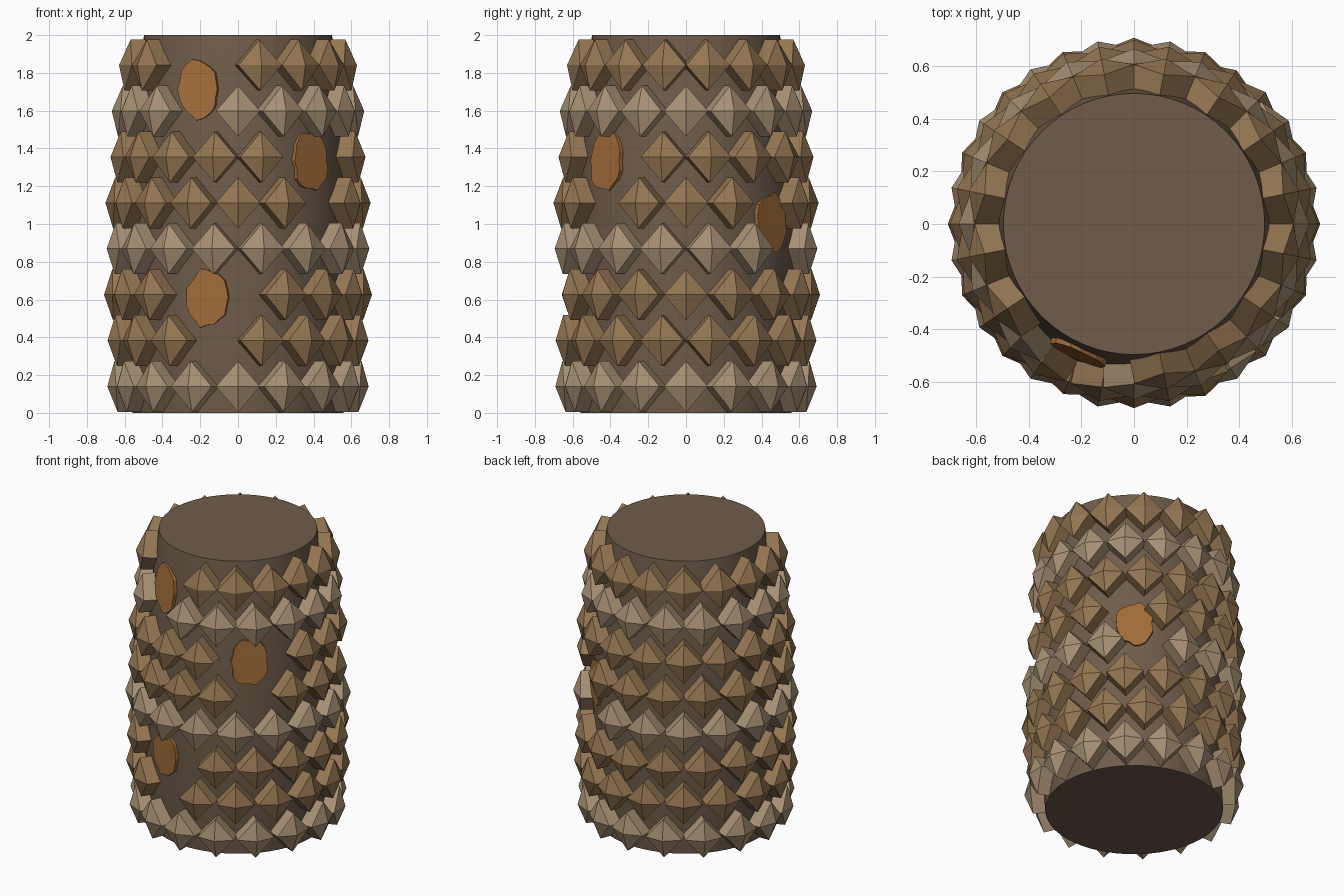
import bpy, bmesh, math, random
from mathutils import Vector

if "Cube" in bpy.data.objects:
    bpy.data.objects.remove(bpy.data.objects["Cube"])

random.seed(4)
HEIGHT, COUNT, ROWS = 2.0, 16, 8
STEP = 2 * math.pi / COUNT


def radius(z):
    """Barrel-shaped trunk profile."""
    return 0.586 - 0.054 * (z - 0.72) ** 2


def polar(a, r, z):
    return Vector((r * math.cos(a), r * math.sin(a), z))


def material(name, rgb):
    m = bpy.data.materials.new(name)
    m.diffuse_color = (*rgb, 1)
    m.use_nodes = True
    m.node_tree.nodes["Principled BSDF"].inputs["Base Color"].default_value = m.diffuse_color
    return m


def finish(bm, name, mat):
    bmesh.ops.recalc_face_normals(bm, faces=bm.faces[:])
    mesh = bpy.data.meshes.new(name)
    bm.to_mesh(mesh)
    bm.free()
    ob = bpy.data.objects.new(name, mesh)
    bpy.context.collection.objects.link(ob)
    mesh.materials.append(mat)
    return ob


def smooth(ob):
    bpy.ops.object.select_all(action='DESELECT')
    ob.select_set(True)
    bpy.context.view_layer.objects.active = ob
    bpy.ops.object.shade_smooth_by_angle(angle=math.radians(35))


def bridge(bm, a, b):
    n = len(a)
    for i in range(n):
        bm.faces.new((a[i], a[(i + 1) % n], b[(i + 1) % n], b[i]))


core_mat = material("trunk_brown", (0.156, 0.107, 0.069))
brown = material("scale_brown", (0.30, 0.185, 0.085))
pale = material("scale_pale", (0.39, 0.285, 0.175))
orange = material("scar_orange", (0.36, 0.15, 0.04))

# Trunk core: lathed barrel with flat ends
bm = bmesh.new()
rings = []
for k in range(17):
    z = HEIGHT * k / 16
    rings.append([bm.verts.new(polar(2 * math.pi * i / 64, radius(z), z)) for i in range(64)])
for a, b in zip(rings, rings[1:]):
    bridge(bm, a, b)
bm.faces.new(rings[0])
bm.faces.new(rings[-1])
smooth(finish(bm, "trunk_core", core_mat))


# One bark scale: diamond prism sunk in the trunk with a low pyramid tip
def add_scale(bm, a, z):
    half_w, half_h = 0.117, 0.135
    r = radius(z)
    slope = -0.108 * (z - 0.72)
    out = polar(a, 1, 0)
    side = polar(a + math.pi / 2, 1, 0)

    def ring(rad):
        pts = []
        for u, v in ((half_w, 0), (0, half_h), (-half_w, 0), (0, -half_h)):
            pts.append(bm.verts.new(out * (rad + slope * v) + side * u + Vector((0, 0, z + v))))
        return pts

    inner, outer = ring(r - 0.04), ring(r + 0.078)
    tip = bm.verts.new(polar(a, r + 0.124, z))
    bridge(bm, inner, outer)
    bm.faces.new(inner)
    for i in range(4):
        bm.faces.new((outer[i], outer[(i + 1) % 4], tip))


# Fallen scales per row: slot numbers counted anticlockwise from the front
missing = {1: {15}, 2: {0, 15}, 3: {6}, 4: {2, 6}, 5: {1, 2}, 6: {15}, 7: {15, 14}}

# Rows of bark scales, every other row shifted by half a step
for row in range(ROWS):
    bm = bmesh.new()
    z = 0.14 + row * 0.243
    for i in range(COUNT):
        if i not in missing.get(row, ()):
            add_scale(bm, -math.pi / 2 + (i + 0.5 * (row % 2)) * STEP, z)
    finish(bm, f"bark_scale_row_{row + 1}", pale if row % 3 == 0 else brown)

# Orange scars: flat ragged ovals where scales fell off
for n, (deg, zc) in enumerate(((-113, 1.715), (-48, 1.335), (-106, 0.61), (50, 1.01))):
    bm = bmesh.new()
    a, sides = math.radians(deg), 20
    out, side = polar(a, 1, 0), polar(a + math.pi / 2, 1, 0)
    rim = [random.uniform(0.86, 1.05) for _ in range(sides)]
    rings = []
    for lift in (-0.03, 0.012):
        ring = []
        for i in range(sides):
            t = 2 * math.pi * i / sides
            v = 0.16 * rim[i] * math.sin(t)
            ring.append(bm.verts.new(out * (radius(zc + v) + lift)
                                     + side * (0.122 * rim[i] * math.cos(t))
                                     + Vector((0, 0, zc + v))))
        rings.append(ring)
    bridge(bm, *rings)
    for ring, lift in zip(rings, (-0.03, 0.012)):
        mid = bm.verts.new(polar(a, radius(zc) + lift, zc))
        for i in range(sides):
            bm.faces.new((ring[i], ring[(i + 1) % sides], mid))
    finish(bm, f"bark_scar_{n + 1}", orange)
